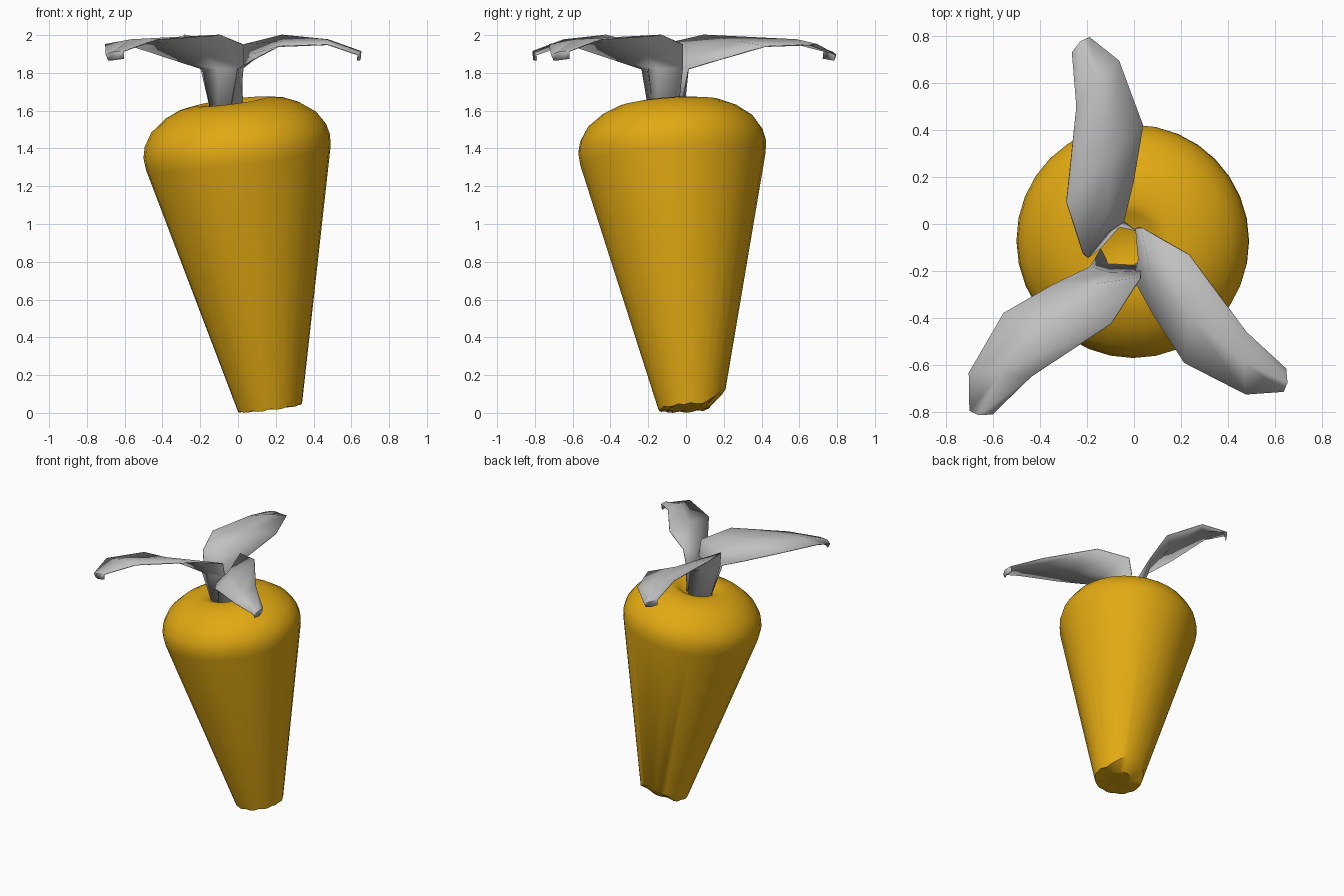
import bpy, bmesh, math
from mathutils import Vector

if "Cube" in bpy.data.objects:
    bpy.data.objects.remove(bpy.data.objects["Cube"])


def material(name, rgb):
    m = bpy.data.materials.new(name)
    m.diffuse_color = (*rgb, 1)
    m.use_nodes = True
    m.node_tree.nodes["Principled BSDF"].inputs["Base Color"].default_value = m.diffuse_color
    return m


def finish(bm, name, mat, angle):
    bmesh.ops.recalc_face_normals(bm, faces=bm.faces)
    me = bpy.data.meshes.new(name)
    bm.to_mesh(me)
    bm.free()
    ob = bpy.data.objects.new(name, me)
    bpy.context.collection.objects.link(ob)
    me.materials.append(mat)
    bpy.ops.object.select_all(action='DESELECT')
    ob.select_set(True)
    bpy.context.view_layer.objects.active = ob
    bpy.ops.object.shade_smooth_by_angle(angle=math.radians(angle))
    return ob


orange = material("golden orange", (0.76, 0.40, 0.006))
grey = material("leaf grey", (0.53, 0.53, 0.53))

# Root: lathe profile (radius, distance) along a leaning axis
SIDES = 32
foot = Vector((0.17, 0.025, 0.025))
axis = (Vector((0.0, -0.07, 1.36)) - foot).normalized()
turn = Vector((0, 0, 1)).rotation_difference(axis)
profile = [(0.10, 0.0), (0.17, 0.0), (0.492, 1.335), (0.498, 1.40), (0.484, 1.46),
           (0.44, 1.53), (0.36, 1.59), (0.28, 1.625), (0.19, 1.64), (0.14, 1.632),
           (0.10, 1.60)]
bm = bmesh.new()
rings = []
for k, (r, s) in enumerate(profile):
    ring = []
    for i in range(SIDES):
        a = 2 * math.pi * i / SIDES
        # chipped rim at the back of the cut tip
        chip = 0.0
        if k == 1:
            chip = 0.085 * max(0, (math.sin(a) - 0.5) / 0.5) + 0.008 * (i % 3 == 0)
        local = Vector((math.cos(a), math.sin(a), 0)) * (r + 0.24 * chip)
        local.z = s + chip
        ring.append(bm.verts.new(foot + turn @ local))
    rings.append(ring)
for lo, hi in zip(rings, rings[1:]):
    for i in range(SIDES):
        j = (i + 1) % SIDES
        bm.faces.new((lo[i], lo[j], hi[j], hi[i]))
bm.faces.new(rings[0])
bm.faces.new(rings[-1])
finish(bm, "root_body", orange, 40)

# Leaves: stations of left, middle, right points as (sideways, outward, height)
stations = [
    [(-0.09, 0.02, 1.585), (0.00, 0.09, 1.585), (0.07, 0.06, 1.585)],
    [(-0.13, 0.00, 1.83), (-0.03, 0.09, 1.82), (0.05, 0.125, 1.82)],
    [(-0.145, 0.02, 1.95), (-0.01, 0.17, 1.895), (0.12, 0.28, 1.87)],
    [(-0.175, 0.25, 2.00), (0.03, 0.40, 1.965), (0.205, 0.51, 1.94)],
    [(-0.06, 0.64, 1.975), (0.05, 0.71, 1.975), (0.155, 0.80, 1.95)],
    [(-0.035, 0.87, 1.915), (0.01, 0.91, 1.91), (0.05, 0.92, 1.895)],
    [(-0.03, 0.865, 1.875), (0.005, 0.90, 1.868), (0.04, 0.91, 1.865)],
]
stem = Vector((-0.07, -0.12, 0))
for n, deg in enumerate((100.5, -37, 230)):
    a = math.radians(deg)
    out = Vector((math.cos(a), math.sin(a), 0))
    side = Vector((out.y, -out.x, 0))
    bm = bmesh.new()
    rows = []
    for k, row in enumerate(stations):
        shift = Vector((0.022, 0.018, 0)) if k == 0 else Vector()
        rows.append([bm.verts.new(stem + shift + side * v + out * u + Vector((0, 0, z)))
                     for v, u, z in row])
    for lo, hi in zip(rows, rows[1:]):
        for i in range(2):
            bm.faces.new((lo[i], lo[i + 1], hi[i + 1], hi[i]))
    leaf = finish(bm, f"leaf_{n + 1}", grey, 50)
    thick = leaf.modifiers.new("thickness", 'SOLIDIFY')
    thick.thickness = 0.006
    thick.offset = 0
